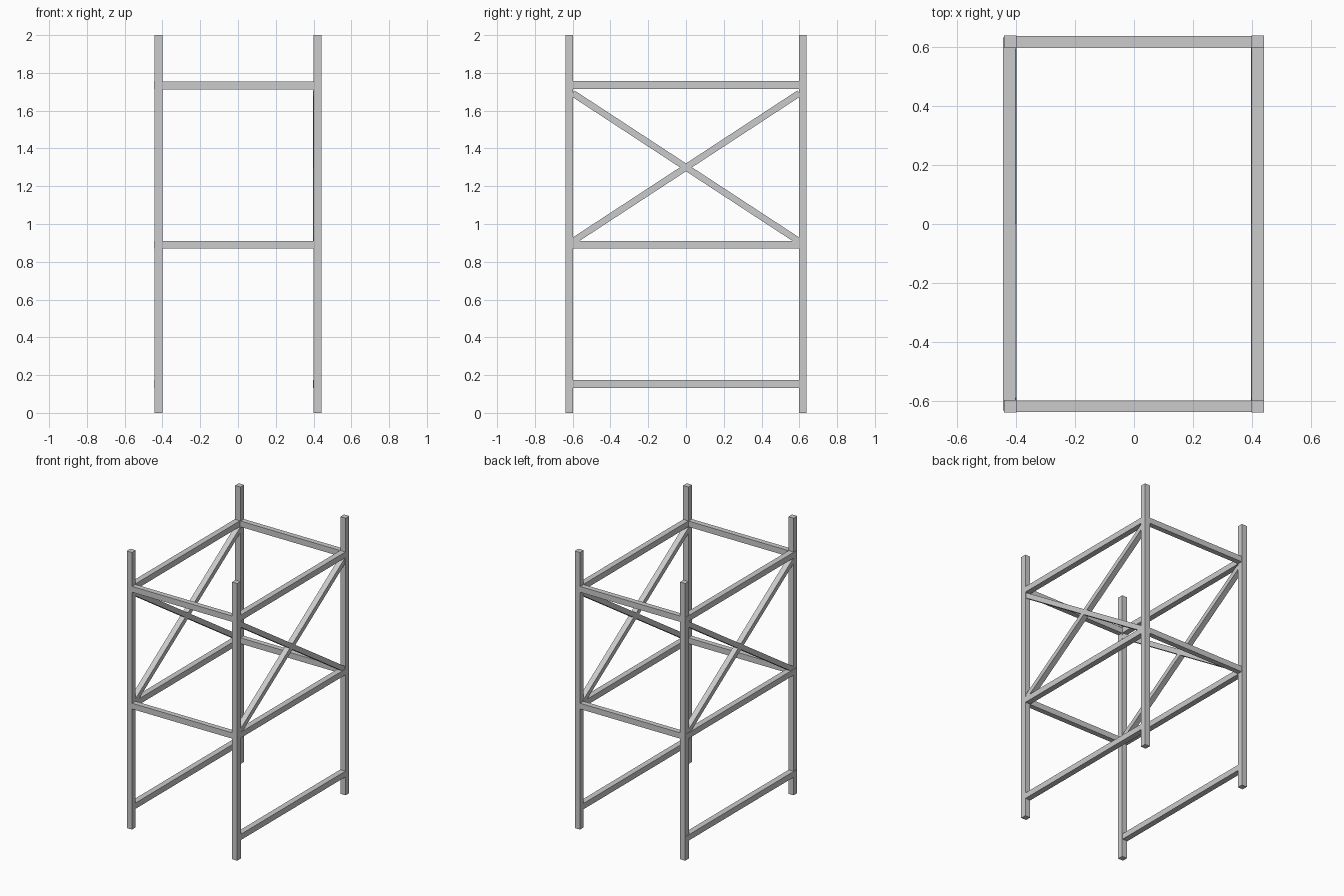
import bpy
import math

if "Cube" in bpy.data.objects:
    bpy.data.objects.remove(bpy.data.objects["Cube"])

POST_X, POST_Y, W = 0.42, 0.618, 0.042


def box(name, loc, size, rot_x=0.0):
    bpy.ops.mesh.primitive_cube_add(size=1, location=loc, rotation=(rot_x, 0, 0))
    ob = bpy.context.object
    ob.name = name
    ob.scale = size
    return ob


# Four corner posts
for sx, side in ((-1, "left"), (1, "right")):
    for sy, end in ((-1, "front"), (1, "back")):
        box(f"{end}_{side}_post", (sx * POST_X, sy * POST_Y, 1.0), (W, W, 2.0))

# Short cross rails joining left and right posts
for sy, end in ((-1, "front"), (1, "back")):
    for z, level in ((0.89, "middle"), (1.733, "upper")):
        box(f"{end}_{level}_rail", (0, sy * POST_Y, z), (2 * POST_X, 0.038, W))

# Long side rails, the left ones standing slightly proud of the posts
for x, length, side in ((-0.423, 1.264, "left"), (0.419, 1.23, "right")):
    for z, level in ((0.153, "lower"), (0.89, "middle"), (1.735, "upper")):
        box(f"{side}_{level}_rail", (x, 0, z), (W, length, W))

# Diagonal cross braces on both long sides
angle = math.atan2(0.785, 1.2)
for x, side in ((-0.419, "left"), (0.416, "right")):
    for s, kind in ((1, "rising"), (-1, "falling")):
        box(f"{side}_{kind}_brace", (x, 0, 1.30),
            (0.04, 1.2 / math.cos(angle), 0.035), s * angle)
